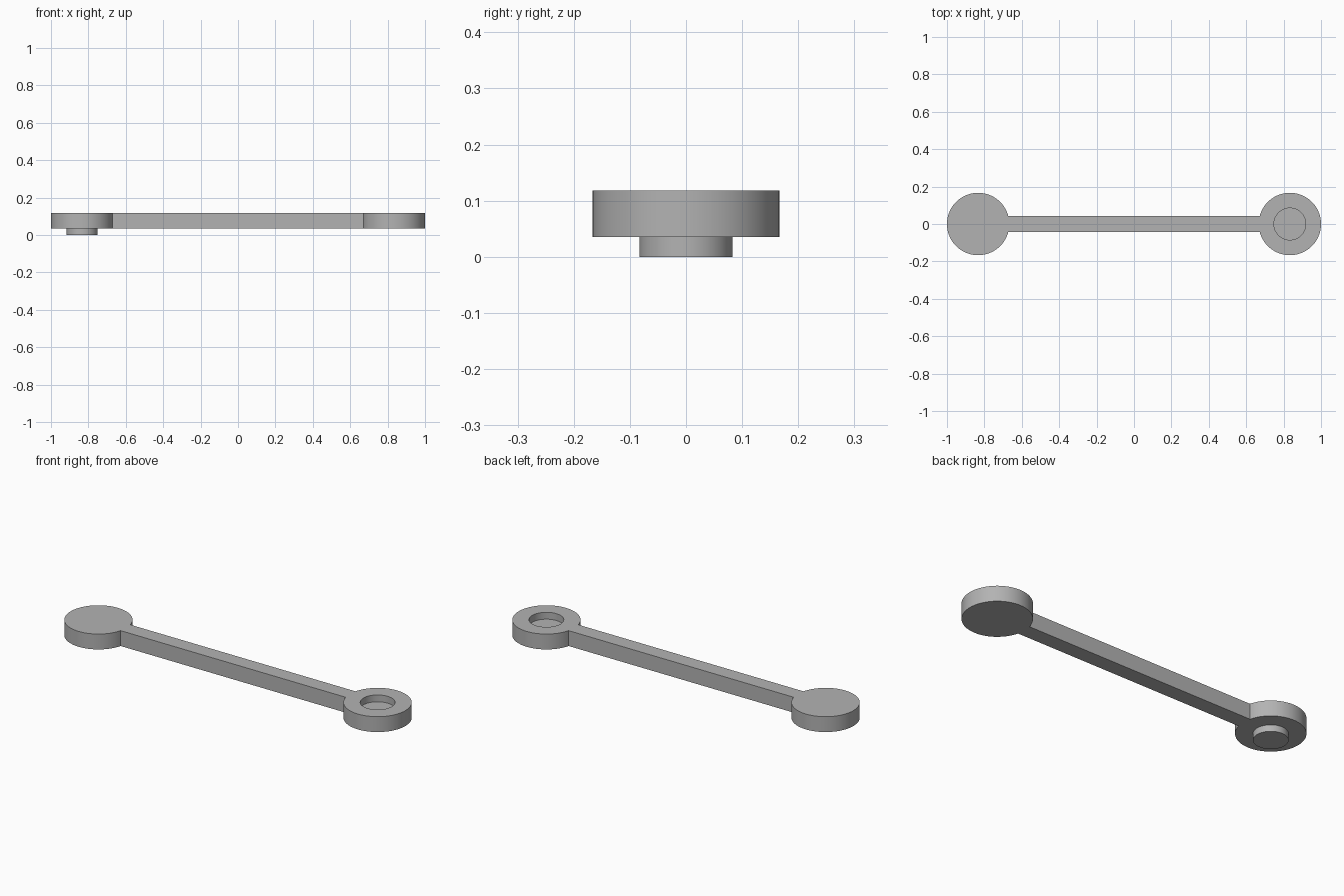
import bpy, bmesh
from math import asin, cos, sin, pi, radians

cube = bpy.data.objects.get("Cube")
if cube:
    bpy.data.objects.remove(cube, do_unlink=True)

END_X, END_R = 0.8333, 0.1667    # round ends
BAR_HALF = 0.0417                # half width of the bar
BASE, TOP = 0.035, 0.118         # underside and top of the body
PEG_R, HOLE_R, HOLE_DEPTH = 0.0833, 0.085, 0.037
STEPS = 96

grey = bpy.data.materials.new("grey")
grey.use_nodes = True
COLOUR = (0.45, 0.45, 0.45, 1)
grey.diffuse_color = COLOUR
grey.node_tree.nodes["Principled BSDF"].inputs["Base Color"].default_value = COLOUR


def prism(name, outline, z0, z1):
    """Extrude a flat outline between two heights."""
    bm = bmesh.new()
    face = bm.faces.new([bm.verts.new((x, y, z0)) for x, y in outline])
    grown = bmesh.ops.extrude_face_region(bm, geom=[face])["geom"]
    verts = [v for v in grown if isinstance(v, bmesh.types.BMVert)]
    bmesh.ops.translate(bm, vec=(0, 0, z1 - z0), verts=verts)
    bmesh.ops.recalc_face_normals(bm, faces=bm.faces)
    mesh = bpy.data.meshes.new(name)
    bm.to_mesh(mesh)
    bm.free()
    mesh.materials.append(grey)
    obj = bpy.data.objects.new(name, mesh)
    bpy.context.collection.objects.link(obj)
    return obj


def arc(cx, r, start, end, steps=STEPS):
    angles = [start + (end - start) * i / steps for i in range(steps + 1)]
    return [(cx + r * cos(a), r * sin(a)) for a in angles]


def circle(cx, r):
    return arc(cx, r, 0, 2 * pi)[:-1]


# Link body: two round ends joined by a narrow bar
gap = asin(BAR_HALF / END_R)
outline = arc(END_X, END_R, gap - pi, pi - gap) + arc(-END_X, END_R, gap, 2 * pi - gap)
body = prism("link_body", outline, BASE, TOP)

# Blind socket in the left end
cutter = prism("socket_cutter", circle(END_X, HOLE_R), TOP - HOLE_DEPTH, TOP + 0.05)
cutter.hide_render = True
cut = body.modifiers.new("socket", "BOOLEAN")
cut.operation, cut.solver, cut.object = "DIFFERENCE", "EXACT", cutter
bpy.context.view_layer.objects.active = body
bpy.ops.object.modifier_apply(modifier=cut.name)
bpy.data.objects.remove(cutter, do_unlink=True)

# Peg under the right end
peg = prism("peg", circle(-END_X, PEG_R), 0, BASE)

# Smooth round walls, sharp rims
bpy.ops.object.select_all(action="DESELECT")
for obj in (body, peg):
    obj.select_set(True)
bpy.ops.object.shade_smooth_by_angle(angle=radians(30))
